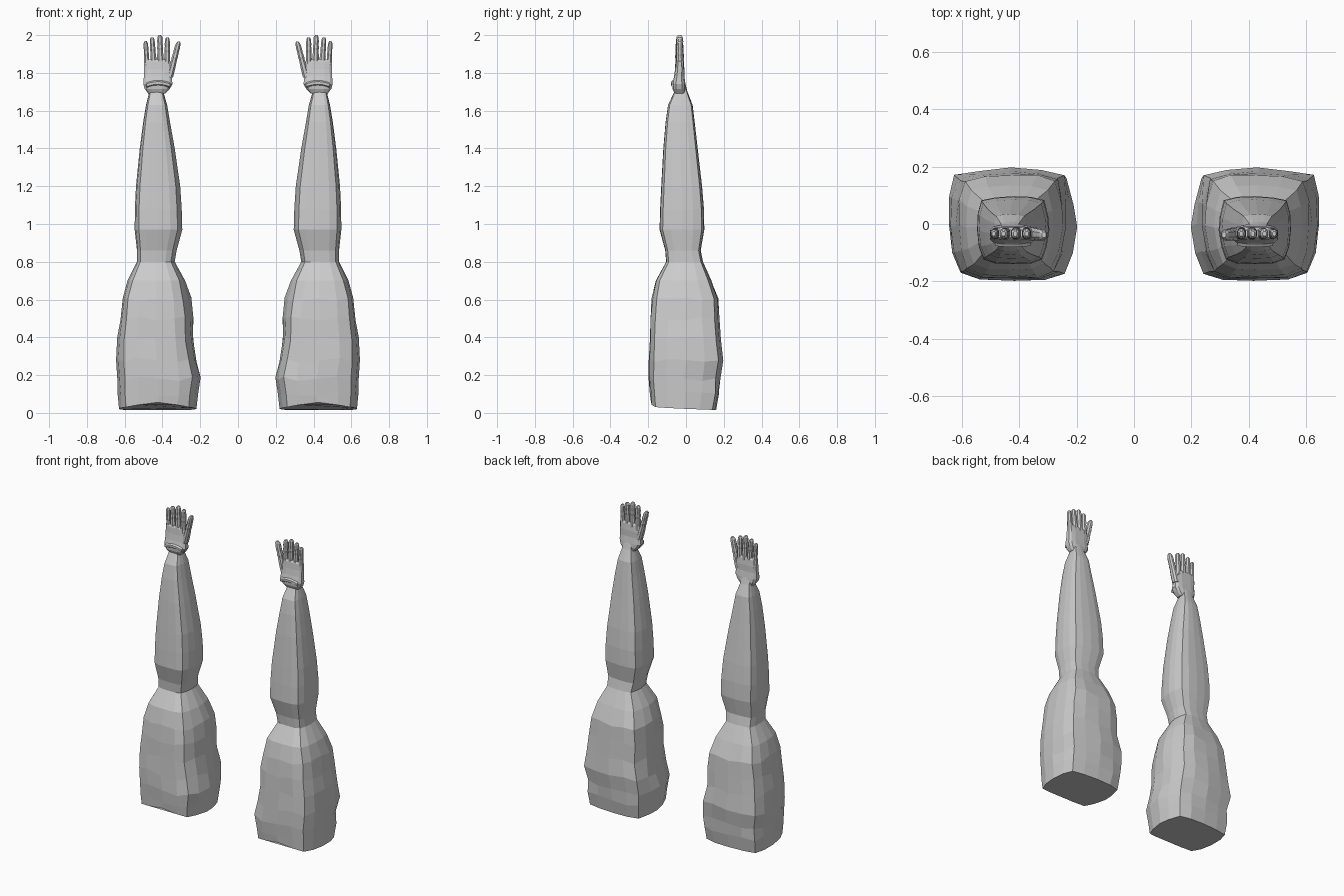
import bpy
import bmesh
import math
import random
from mathutils import Vector

cube = bpy.data.objects.get("Cube")
if cube:
    bpy.data.objects.remove(cube, do_unlink=True)

random.seed(4)

skin = bpy.data.materials.new("plain grey")
skin.use_nodes = True
grey = (0.6, 0.6, 0.6, 1)
skin.diffuse_color = grey
skin.node_tree.nodes["Principled BSDF"].inputs["Base Color"].default_value = grey


def loft(name, rings):
    """Skin a list of equal-length point rings and cap both ends."""
    bm = bmesh.new()
    loops = [[bm.verts.new(p) for p in ring] for ring in rings]
    n = len(loops[0])
    for a, b in zip(loops, loops[1:]):
        for i in range(n):
            j = (i + 1) % n
            bm.faces.new((a[i], a[j], b[j], b[i]))
    bm.faces.new(loops[0][::-1])
    bm.faces.new(loops[-1])
    bmesh.ops.recalc_face_normals(bm, faces=bm.faces)
    mesh = bpy.data.meshes.new(name)
    bm.to_mesh(mesh)
    bm.free()
    mesh.materials.append(skin)
    obj = bpy.data.objects.new(name, mesh)
    bpy.context.collection.objects.link(obj)
    return obj


def ring(section, x0, x1, y0, y1, z):
    cx, cy, hx, hy = (x0 + x1) / 2, (y0 + y1) / 2, (x1 - x0) / 2, (y1 - y0) / 2
    return [Vector((cx + u * hx, cy + v * hy, z)) for u, v in section]


def round_section(n, power):
    pts = []
    for i in range(n):
        a = math.tau * (i + 0.5) / n
        c, s = math.cos(a), math.sin(a)
        pts.append((math.copysign(abs(c) ** power, c), math.copysign(abs(s) ** power, s)))
    return pts


# Sleeve cross-section: soft front corners, ridged back corners
SLEEVE = [(-.5, -.98), (0, -1), (.5, -.98), (.82, -.86), (.95, -.5), (1, 0),
          (.98, .5), (.88, .88), (.5, .96), (0, 1), (-.5, .98), (-.86, .88),
          (-.97, .4), (-1, 0), (-.92, -.5), (-.8, -.86)]

# x inner, x outer, y front, y back, z
ARM = [(.22, .63, -.185, .16, .025), (.21, .635, -.19, .175, .1),
       (.20, .635, -.197, .18, .18), (.215, .648, -.195, .195, .28),
       (.235, .635, -.193, .185, .39), (.24, .622, -.188, .175, .5),
       (.25, .61, -.18, .172, .6), (.28, .585, -.16, .135, .7),
       (.335, .535, -.105, .09, .8), (.325, .535, -.11, .078, .86),
       (.295, .547, -.14, .097, .97), (.298, .546, -.137, .095, 1.08),
       (.306, .54, -.131, .085, 1.2), (.335, .52, -.12, .062, 1.4),
       (.36, .502, -.108, .046, 1.54), (.375, .487, -.095, .035, 1.63),
       (.395, .47, -.062, .008, 1.7), (.40, .465, -.055, -.005, 1.75)]


def build_arm():
    rings = [ring(SLEEVE, *row) for row in ARM]
    # Uneven hem: raised at the front, lower towards the back
    for p, (u, v) in zip(rings[0], SLEEVE):
        p.z = .03 - .008 * abs(u) - .014 * v * (1 - abs(u) * .5)
        if v < -.9:
            p.z += .012 * (1 - abs(u))
    # Loose cloth wrinkles on the upper arm
    for r in rings[1:7]:
        for p in r:
            p.z += random.uniform(-.012, .012)
            p.x += random.uniform(-.005, .005)
            p.y += random.uniform(-.003, .003)
    return loft("left_sleeve", rings)


# Palm with a thick heel at the wrist
PALM = [(.385, .475, -.06, -.005, 1.69), (.36, .495, -.072, .0, 1.715),
        (.345, .503, -.074, -.002, 1.74), (.35, .50, -.064, -.008, 1.78),
        (.345, .50, -.058, -.008, 1.82), (.355, .50, -.055, -.012, 1.86),
        (.365, .49, -.048, -.02, 1.872)]

# Base point, tip point, thickness
FINGERS = {
    "thumb": ((.362, -.034, 1.775), (.314, -.038, 1.965), .017),
    "index_finger": ((.375, -.032, 1.83), (.374, -.034, 1.988), .0155),
    "middle_finger": ((.41, -.032, 1.84), (.414, -.034, 2.0), .0165),
    "ring_finger": ((.446, -.032, 1.84), (.455, -.034, 1.988), .0155),
    "little_finger": ((.48, -.032, 1.81), (.489, -.034, 1.968), .014),
}

# Position along the finger and relative width, with a knuckle bulge
JOINTS = [(0, 1.1), (.3, 1.1), (.5, .95), (.58, 1.05), (.68, .92),
          (.8, .96), (.94, .82), (1, .45)]


def build_finger(name, base, tip, thick):
    a, b = Vector(base), Vector(tip)
    rings = []
    for t, w in JOINTS:
        c = a.lerp(b, t)
        rings.append([c + Vector((u * thick * w, v * thick * 1.3 * w, 0))
                      for u, v in round_section(8, .9)])
    return loft("left_" + name, rings)


parts = [build_arm(),
         loft("left_palm", [ring(round_section(12, .6), *row) for row in PALM])]
parts += [build_finger(name, *spec) for name, spec in FINGERS.items()]

# Raised fold across the inner wrist
fold = []
for i in range(7):
    t = i / 6
    c = Vector((.36 + .125 * t, -.066 - .004 * math.sin(t * math.pi), 1.735 + .012 * math.sin(t * math.pi)))
    fold.append([c + Vector((0, u * .012, v * .014)) for u, v in round_section(6, 1)])
parts.append(loft("left_wrist_fold", fold))

# Mirrored right arm
for part in parts:
    mesh = part.data.copy()
    for v in mesh.vertices:
        v.co.x = -v.co.x
    mesh.flip_normals()
    twin = bpy.data.objects.new(part.name.replace("left_", "right_"), mesh)
    bpy.context.collection.objects.link(twin)
